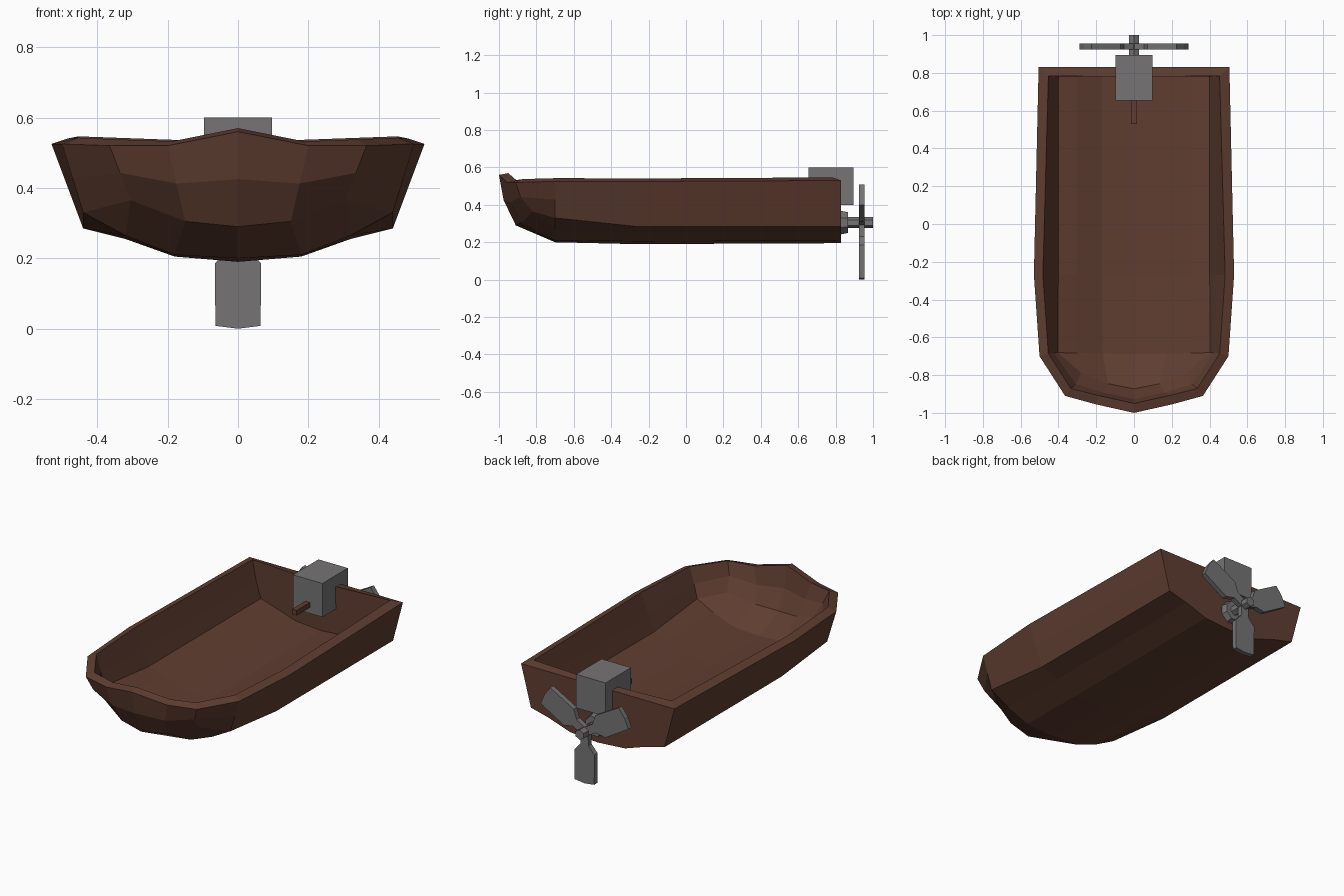
import bpy, bmesh, math
from mathutils import Vector, Matrix

default_cube = bpy.data.objects.get("Cube")
if default_cube:
    bpy.data.objects.remove(default_cube, do_unlink=True)


def make_material(name, colour):
    material = bpy.data.materials.new(name)
    material.use_nodes = True
    material.diffuse_color = (*colour, 1)
    shader = next(n for n in material.node_tree.nodes if n.type == "BSDF_PRINCIPLED")
    shader.inputs["Base Color"].default_value = (*colour, 1)
    return material


wood = make_material("brown wood", (0.115, 0.047, 0.030))
metal = make_material("grey metal", (0.18, 0.175, 0.175))


def finish(name, bm, material):
    mesh = bpy.data.meshes.new(name)
    bm.to_mesh(mesh)
    bm.free()
    mesh.materials.append(material)
    obj = bpy.data.objects.new(name, mesh)
    bpy.context.scene.collection.objects.link(obj)
    return obj


def box(name, low, high, material):
    low, high = Vector(low), Vector(high)
    bm = bmesh.new()
    bmesh.ops.create_cube(bm, size=1)
    bmesh.ops.scale(bm, vec=high - low, verts=bm.verts)
    bmesh.ops.translate(bm, vec=(low + high) / 2, verts=bm.verts)
    return finish(name, bm, material)


def rod(name, sides, back_radius, front_radius, y_start, y_end, z, turn, material):
    """Faceted cylinder or cone lying along y."""
    bm = bmesh.new()
    bmesh.ops.create_cone(bm, cap_ends=True, segments=sides, radius1=front_radius,
                          radius2=back_radius, depth=y_end - y_start)
    place = (Matrix.Translation((0, (y_start + y_end) / 2, z))
             @ Matrix.Rotation(-math.pi / 2, 4, "X") @ Matrix.Rotation(turn, 4, "Z"))
    bmesh.ops.transform(bm, matrix=place, verts=bm.verts)
    return finish(name, bm, material)


# Hull: half of the shell, from the bow centre round to the transom
STERN = 0.83
rim = [Vector(p) for p in (
    (0, -1, 0.56), (0.2, -0.955, 0.52), (0.365, -0.91, 0.52),
    (0.5, -0.7, 0.525), (0.53, -0.27, 0.525), (0.505, STERN, 0.53))]
chine = [Vector(p) for p in (
    (0, -0.91, 0.29), (0.15, -0.88, 0.305), (0.305, -0.82, 0.365),
    (0.44, -0.7, 0.33), (0.44, -0.27, 0.285), (0.44, STERN, 0.285))]
middle = [(a + b) / 2 for a, b in zip(rim, chine)]
for point in middle[:3]:
    point.y -= 0.02


def section(y, heights):
    return [Vector((x, y, z)) for x, z in zip((0, 0.18, 0.32, 0.44), heights)]


bottom = [chine[:4],
          section(-0.7, (0.2, 0.21, 0.265, 0.33)),
          section(-0.27, (0.19, 0.205, 0.255, 0.285)),
          section(STERN, (0.195, 0.208, 0.255, 0.285))]
transom = bottom[-1] + [middle[-1], rim[-1], Vector((0, STERN, rim[-1].z))]


def add_hull_face(bm, points, side):
    bm.faces.new([bm.verts.new((p.x * side, p.y, p.z)) for p in points])


bm = bmesh.new()
for side in (1, -1):
    for rows in ([rim, middle, chine], bottom):
        for upper, lower in zip(rows, rows[1:]):
            for i in range(len(upper) - 1):
                add_hull_face(bm, (upper[i], upper[i + 1], lower[i + 1], lower[i]), side)
    add_hull_face(bm, transom, side)
bmesh.ops.remove_doubles(bm, verts=bm.verts, dist=0.001)
bmesh.ops.recalc_face_normals(bm, faces=bm.faces)
bm.normal_update()
lowest = min(bm.faces, key=lambda f: f.calc_center_median().z)
if lowest.normal.z > 0:
    bmesh.ops.reverse_faces(bm, faces=bm.faces)
hull = finish("hull", bm, wood)
shell = hull.modifiers.new("planking", "SOLIDIFY")
shell.thickness = 0.05
shell.offset = -1
shell.use_even_offset = True

# Outboard motor and tiller
box("motor_housing", (-0.097, 0.655, 0.4), (0.097, 0.895, 0.6), metal)
box("tiller_handle", (-0.015, 0.53, 0.435), (0.015, 0.67, 0.465), wood)

# Propeller shaft with its mounting flange
AXLE = 0.305
rod("shaft_flange", 8, 0.06, 0.07, 0.82, 0.866, AXLE, math.pi / 8, metal)
rod("propeller_shaft", 6, 0.03, 0.03, 0.85, 1.0, AXLE, 0, metal)

# Propeller blades: narrow neck, broad paddle, slightly pointed tip
half_blade = [(0.024, 0), (0.026, 0.075), (0.066, 0.12), (0.064, 0.297)]
outline = half_blade + [(0, AXLE)] + [(-x, r) for x, r in reversed(half_blade)]
for number, angle in enumerate((60, 180, 300), 1):
    bm = bmesh.new()
    face = bm.faces.new([bm.verts.new((x, 0.925, r)) for x, r in outline])
    grown = bmesh.ops.extrude_face_region(bm, geom=[face])["geom"]
    bmesh.ops.translate(bm, vec=(0, 0.03, 0),
                        verts=[v for v in grown if isinstance(v, bmesh.types.BMVert)])
    bmesh.ops.recalc_face_normals(bm, faces=bm.faces)
    place = Matrix.Translation((0, 0, AXLE)) @ Matrix.Rotation(math.radians(angle), 4, "Y")
    bmesh.ops.transform(bm, matrix=place, verts=bm.verts)
    finish(f"propeller_blade_{number}", bm, metal)
